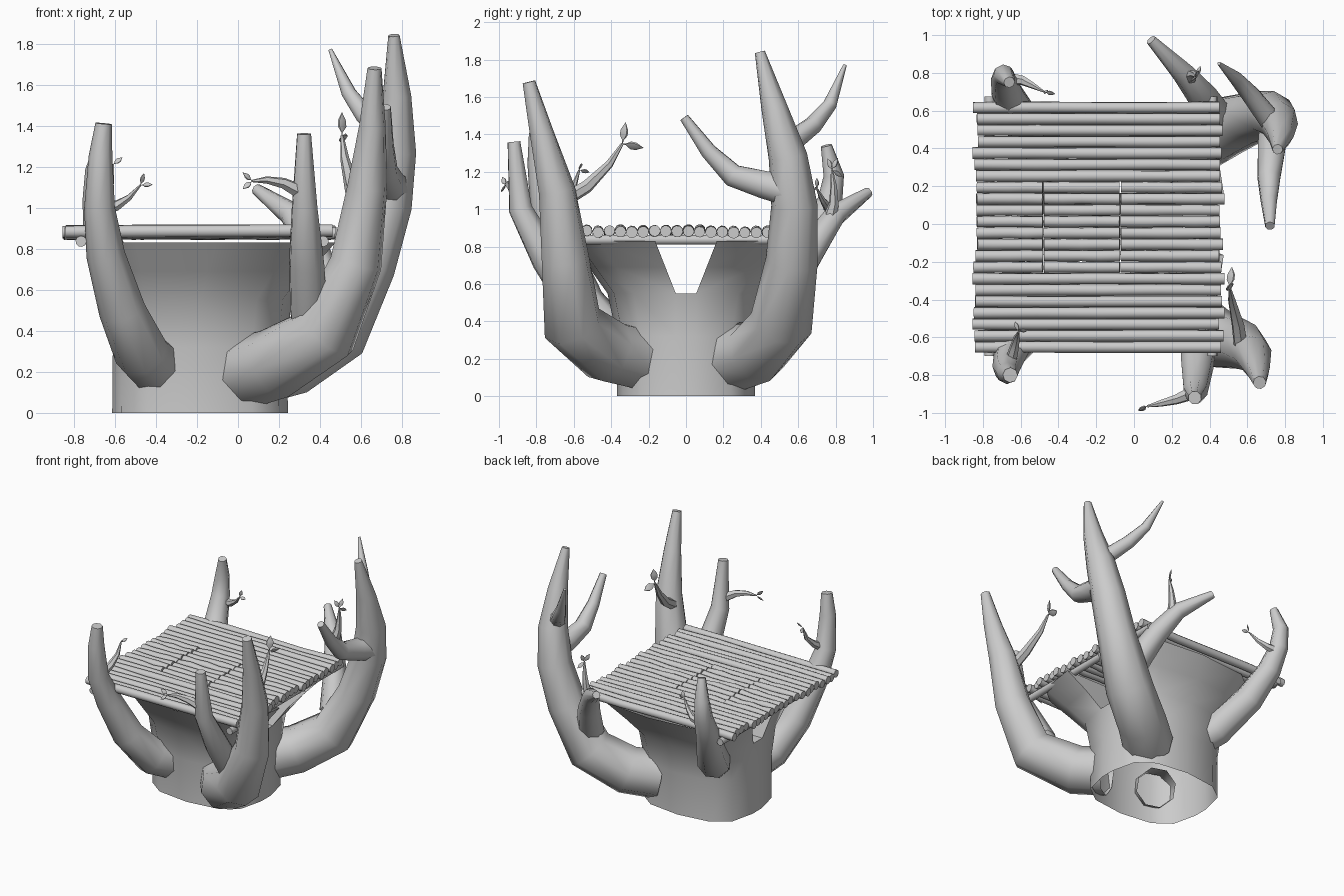
import bpy, bmesh, math, random
from mathutils import Vector

if "Cube" in bpy.data.objects:
    bpy.data.objects.remove(bpy.data.objects["Cube"])

random.seed(4)


def finish(name, bm):
    bmesh.ops.recalc_face_normals(bm, faces=bm.faces)
    me = bpy.data.meshes.new(name)
    bm.to_mesh(me)
    bm.free()
    ob = bpy.data.objects.new(name, me)
    bpy.context.collection.objects.link(ob)
    return ob


def add_tube(bm, path, sides=8, cap_start=False, flat=1.0):
    """Tapered tube through (x, y, z, radius) points."""
    pts = [Vector(p[:3]) for p in path]
    rings, n = [], None
    for i, p in enumerate(pts):
        t = (pts[min(i + 1, len(pts) - 1)] - pts[max(i - 1, 0)]).normalized()
        n = t.orthogonal() if n is None else n - t * n.dot(t)
        n.normalize()
        b = t.cross(n)
        r = path[i][3]
        ring = []
        for k in range(sides):
            a = 2 * math.pi * (k + 0.5) / sides
            ring.append(bm.verts.new(p + n * (r * math.cos(a)) + b * (r * flat * math.sin(a))))
        rings.append(ring)
    for r0, r1 in zip(rings, rings[1:]):
        for k in range(sides):
            j = (k + 1) % sides
            bm.faces.new((r0[k], r0[j], r1[j], r1[k]))
    bm.faces.new(rings[-1])
    if cap_start:
        bm.faces.new(rings[0])


def tube(name, path, **kw):
    bm = bmesh.new()
    add_tube(bm, path, **kw)
    return finish(name, bm)


def twig(name, path, leaves, size):
    """Small twig with pointed flat leaves at its end."""
    bm = bmesh.new()
    add_tube(bm, path, sides=6)
    tip = Vector(path[-1][:3])
    for d in leaves:
        d = Vector(d).normalized()
        leaf = []
        for f, w in ((0, .03), (.15, .04), (.4, .24), (.65, .23), (1, .01)):
            leaf.append((*(tip + d * (size * f)), size * w))
        add_tube(bm, leaf, sides=6, flat=0.4)
    finish(name, bm)


# trunk: squarish, open at the bottom, forked into front and back lobes flaring outwards
N = 6
bm = bmesh.new()
# z, centre x, half width x, half width y, half gap, roundness exponent
levels = [(0, -.185, .428, .37, .055, .75), (.32, -.185, .425, .37, .055, .75),
          (.55, -.18, .44, .42, .055, .7), (.69, -.15, .50, .52, .11, .62),
          (.83, -.11, .585, .62, .165, .58)]
halves = {}
for s in (-1, 1):
    rows = []
    for z, cx, rx, ry, gap, p in levels:
        row = []
        for k in range(N + 1):
            x = math.cos(math.pi * k / N)
            x = math.copysign(abs(x) ** p, x) if abs(x) > .01 else 0
            y = gap + (ry - gap) * abs(math.sin(math.pi * k / N)) ** p
            if k in (0, N):
                y = gap
            row.append(bm.verts.new((cx + rx * x, s * y, z)))
        rows.append(row)
    for r0, r1 in zip(rows, rows[1:]):
        for k in range(N):
            bm.faces.new((r0[k], r0[k + 1], r1[k + 1], r1[k]))
    for i in (2, 3):  # inner wall of the fork
        bm.faces.new((rows[i][0], rows[i][-1], rows[i + 1][-1], rows[i + 1][0]))
    halves[s] = rows
f, b = halves[-1], halves[1]
for i in (0, 1):
    for e in (0, -1):
        bm.faces.new((f[i][e], b[i][e], b[i + 1][e], f[i + 1][e]))
bm.faces.new((f[2][0], b[2][0], b[2][-1], f[2][-1]))
finish("trunk", bm)

# main branches
tube("branch_front_left", [(-.39, -.22, .22, .145), (-.47, -.39, .29, .135), (-.565, -.55, .5, .115),
     (-.645, -.66, .77, .095), (-.675, -.76, 1.0, .075), (-.67, -.79, 1.25, .058), (-.655, -.8, 1.41, .04)])
tube("branch_back_left", [(-.36, .15, .38, .125), (-.48, .34, .48, .12), (-.6, .55, .68, .105),
     (-.67, .69, .88, .085), (-.69, .77, 1.04, .068), (-.69, .79, 1.18, .055), (-.66, .75, 1.34, .03)])
tube("branch_front_right", [(.05, -.24, .2, .175), (.18, -.42, .24, .175), (.43, -.61, .39, .165),
     (.575, -.645, .73, .13), (.63, -.69, 1.1, .1), (.655, -.77, 1.4, .066), (.665, -.84, 1.68, .035)])
tube("branch_back_right", [(.07, .24, .2, .18), (.24, .38, .24, .175), (.47, .51, .39, .17),
     (.63, .565, .72, .14), (.725, .58, 1.02, .125), (.765, .545, 1.28, .105),
     (.775, .47, 1.55, .07), (.76, .395, 1.84, .028)])

# side branches
tube("side_branch_front", [(.345, -.58, .48, .095), (.335, -.74, .73, .09), (.325, -.885, 1.0, .066),
     (.322, -.92, 1.36, .036)])
tube("side_branch_inner", [(.75, .55, 1.1, .09), (.73, .42, 1.13, .08), (.715, .25, 1.18, .065),
     (.715, .12, 1.31, .045), (.72, -.01, 1.49, .026)])
tube("side_branch_upper", [(.72, .55, 1.35, .06), (.62, .68, 1.45, .05), (.54, .77, 1.56, .037),
     (.45, .85, 1.77, .01)])
tube("side_branch_back", [(.46, .52, .55, .1), (.36, .68, .8, .08), (.26, .8, .97, .06),
     (.09, .975, 1.09, .028)])

# twigs with leaves
twig("twig_front_right", [(.57, -.68, 1.03, .04), (.55, -.53, 1.12, .035), (.52, -.41, 1.24, .022),
     (.507, -.34, 1.35, .008)], [(0, .15, 1), (.1, 1, -.2)], .115)
twig("twig_front", [(.32, -.89, 1.07, .04), (.22, -.93, 1.12, .027), (.14, -.95, 1.135, .018),
     (.07, -.965, 1.13, .006)], [(-.8, -.3, .7), (-.6, -.3, -.5)], .065)
twig("twig_front_left", [(-.665, -.77, .99, .035), (-.635, -.66, 1.06, .026), (-.62, -.6, 1.12, .017),
     (-.61, -.57, 1.21, .005)], [(.8, .2, .6), (-.3, .8, -.2)], .06)
twig("twig_back_left", [(-.68, .77, 1.0, .035), (-.59, .76, 1.01, .026), (-.53, .73, 1.05, .016),
     (-.475, .7, 1.11, .005)], [(.3, 0, 1), (1, -.2, .05)], .06)
twig("twig_back", [(.29, .77, .95, .04), (.31, .79, 1.03, .027), (.32, .79, 1.12, .018),
     (.33, .78, 1.21, .006)], [(.1, .5, 1), (.3, .8, -.5), (-.4, -.3, .8)], .07)


# platform: crooked poles along x, the middle ones cut twice for a hatch
def pole(name, x0, x1, y, z, r):
    path = []
    for k in range(5):
        path.append((x0 + (x1 - x0) * k / 4, y + random.uniform(-.001, .001),
                     z + random.uniform(-.006, .006), r * random.uniform(.97, 1.04)))
    tube(name, path, sides=10, cap_start=True)


for i in range(22):
    y = .617 - i * .0604
    x0, x1 = -.84 + random.uniform(-.02, .015), .465 + random.uniform(-.015, .015)
    z = .88 + random.uniform(-.004, .004)
    cuts = [x0, x1]
    if 7 <= i <= 14:
        cuts = [x0, -.48, -.073, x1]
    for j, (a, c) in enumerate(zip(cuts, cuts[1:])):
        pole(f"deck_pole_{i}_{j}", a + (.003 if j else 0), c - (.003 if c != x1 else 0), y, z, .03)

# two cross beams under the poles
for name, x in (("beam_left", -.765), ("beam_right", .415)):
    tube(name, [(x, -.7, .836, .027), (x, 0, .836, .026), (x, .675, .836, .027)],
         sides=10, cap_start=True)

# smooth shading with sharp edges kept
for ob in bpy.context.collection.objects:
    ob.select_set(True)
    bpy.context.view_layer.objects.active = ob
bpy.ops.object.shade_smooth_by_angle(angle=math.radians(48))
